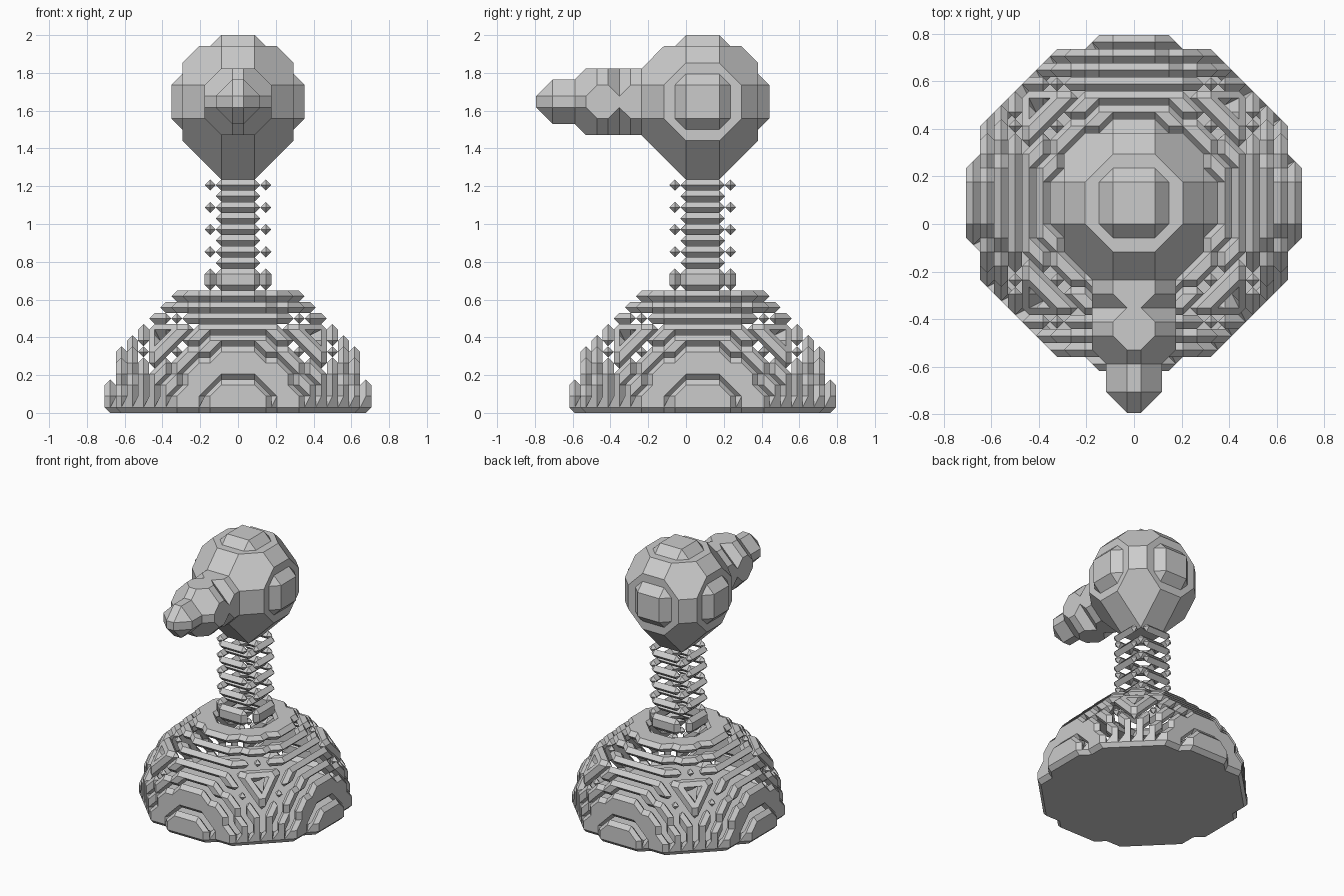
import bpy
from itertools import product
from mathutils import Vector

if "Cube" in bpy.data.objects:
    bpy.data.objects.remove(bpy.data.objects["Cube"])

H = 2 / 34      # lattice step
CY = 1.5        # lattice y of the body and head axis
AXES = [(1, 0, 0), (-1, 0, 0), (0, 1, 0), (0, -1, 0), (0, 0, 1), (0, 0, -1)]


def ball(cy, cz, r):
    """Lattice cells inside a ball centred on x = 0."""
    lo, hi = -r - 1, r + 2
    return {(i, j, k)
            for i in range(lo, hi)
            for j in range(int(cy) + lo, int(cy) + hi)
            for k in range(max(0, cz + lo), cz + hi)
            if (i + .5) ** 2 + (j - cy) ** 2 + (k + .5 - cz) ** 2 <= r * r}


def disc(k, r2):
    """One flat round layer of cells on the neck axis."""
    return {(i, j, k) for i in range(-4, 4) for j in range(-3, 6)
            if (i + .5) ** 2 + (j - CY) ** 2 <= r2}


def hollow(cells):
    """Keep only cells that have an open side."""
    return {c for c in cells
            if any((c[0] + a, c[1] + b, c[2] + d) not in cells for a, b, d in AXES)}


# Six faces of a lattice cube, counter-clockwise from outside
FACES = []
for a in range(3):
    for side in (0, 1):
        ring = []
        for u, v in ((0, 0), (1, 0), (1, 1), (0, 1)):
            p = [0, 0, 0]
            p[a], p[(a + 1) % 3], p[(a + 2) % 3] = side, u, v
            ring.append(tuple(p))
        FACES.append(ring if side else ring[::-1])


def cube_loops(base, cells):
    """Surface loops in one cube; diagonal neighbours stay separate."""
    def at(c):
        return tuple(base[n] + c[n] for n in range(3))

    def mid(p, q):
        return tuple(s + t for s, t in zip(at(p), at(q)))

    link = {}
    for face in FACES:
        full = [at(c) in cells for c in face]
        for n in range(4):
            if full[n] and not full[n - 1]:
                m = n
                while full[(m + 1) % 4]:
                    m += 1
                link[mid(face[n - 1], face[n])] = mid(face[m % 4], face[(m + 1) % 4])
    while link:
        start, nxt = link.popitem()
        loop = [start]
        while nxt != start:
            loop.append(nxt)
            nxt = link.pop(nxt)
        yield loop


def split(loop):
    """Split a bent loop into the widest fan of triangles."""
    if len(loop) < 5:
        return [loop]
    fans = []
    for s in range(len(loop)):
        r = loop[s:] + loop[:s]
        tris = [[r[0], r[n], r[n + 1]] for n in range(1, len(r) - 1)]
        area = sum((Vector(b) - Vector(a)).cross(Vector(c) - Vector(a)).length
                   for a, b, c in tris)
        fans.append((area, tris))
    return max(fans, key=lambda f: f[0])[1]


def build(name, cells):
    """Chamfered surface around a set of cells."""
    bases = {(i - a, j - b, k - c) for i, j, k in cells
             for a, b, c in product((0, 1), repeat=3)}
    index, faces = {}, []
    for base in sorted(bases):
        for loop in cube_loops(base, cells):
            for poly in split(loop):
                faces.append([index.setdefault(p, len(index)) for p in poly])
    verts = [((x + 1) * H / 2, y * H / 2, (z + 1) * H / 2) for x, y, z in index]
    mesh = bpy.data.meshes.new(name)
    mesh.from_pydata(verts, [], faces)
    mesh.update()
    ob = bpy.data.objects.new(name, mesh)
    bpy.context.collection.objects.link(ob)
    return ob


# Neck: layers alternating between narrow and wide
neck = set()
for k in range(11, 23):
    neck |= disc(k, 5 if k % 2 else 9)

# Hollow half-ball body with the ribbed neck
body = hollow(ball(CY, 0, 12) | neck)
build("body_and_neck", {c for c in body if c[2] <= 20})

# Solid head, with the top of the neck and a beak of three shrinking balls
head = ball(CY, 28, 6) | {c for c in neck if c[2] >= 21}
for cy, r in ((-4.5, 3), (-7.5, 3), (-11.5, 2)):
    head |= ball(cy, 28, r)
build("head_and_beak", head)
